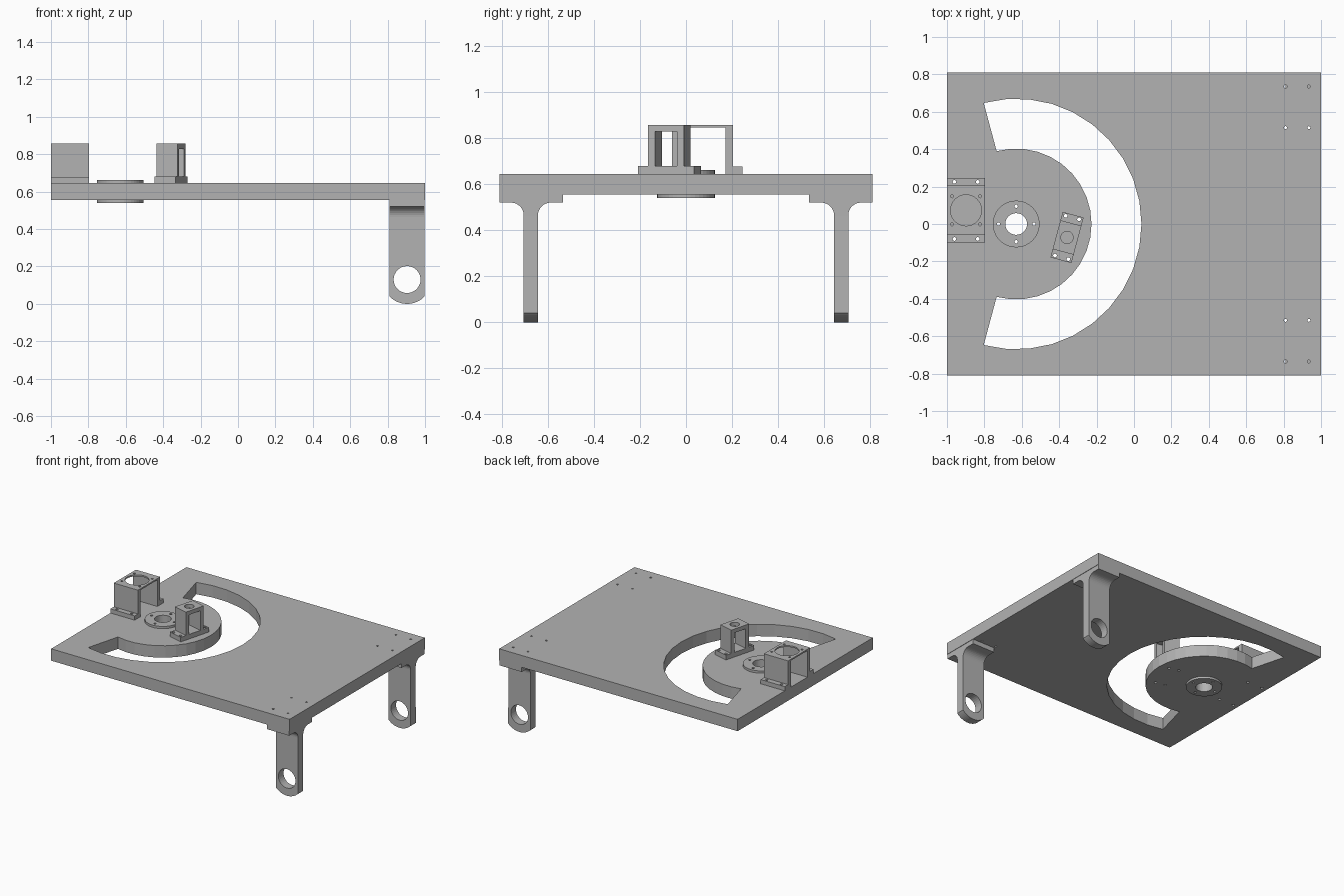
import bpy
import bmesh
from math import cos, sin, pi, radians
from mathutils import Matrix, Vector

old = bpy.data.objects.get("Cube")
if old:
    bpy.data.objects.remove(old)

GREY = (0.45, 0.45, 0.45, 1)
mat = bpy.data.materials.new("light grey")
mat.use_nodes = True
mat.diffuse_color = GREY
mat.node_tree.nodes["Principled BSDF"].inputs["Base Color"].default_value = GREY


def arc(cx, cy, r, a0, a1, n):
    """Points along an arc, both ends included, angles in degrees."""
    steps = [radians(a0 + (a1 - a0) * i / n) for i in range(n + 1)]
    return [(cx + r * cos(a), cy + r * sin(a)) for a in steps]


def circle(cx, cy, r, n=32):
    return arc(cx, cy, r, 0, 360, n)[:-1]


def rect(x0, x1, y0, y1):
    return [(x0, y0), (x1, y0), (x1, y1), (x0, y1)]


def grid(xs, ys, r):
    """Small round holes at every crossing of xs and ys."""
    return [circle(x, y, r, 12) for x in xs for y in ys]


def prism(loops, low, high):
    """Extruded flat outline; further loops become holes."""
    curve = bpy.data.curves.new("outline", "CURVE")
    curve.dimensions = "2D"
    curve.fill_mode = "BOTH"
    curve.extrude = (high - low) / 2
    for loop in loops:
        spline = curve.splines.new("POLY")
        spline.points.add(len(loop) - 1)
        for point, (x, y) in zip(spline.points, loop):
            point.co = (x, y, 0, 1)
        spline.use_cyclic_u = True
    temp = bpy.data.objects.new("outline", curve)
    mesh = bpy.data.meshes.new_from_object(temp)
    bpy.data.objects.remove(temp)
    bpy.data.curves.remove(curve)
    mesh.transform(Matrix.Translation((0, 0, (low + high) / 2)))
    return mesh


def part(name, meshes, matrix=Matrix()):
    """Join meshes into one flat-shaded object."""
    bm = bmesh.new()
    for mesh in meshes:
        bm.from_mesh(mesh)
        bpy.data.meshes.remove(mesh)
    bmesh.ops.transform(bm, matrix=matrix, verts=bm.verts)
    bmesh.ops.remove_doubles(bm, verts=bm.verts, dist=0.0002)
    bmesh.ops.recalc_face_normals(bm, faces=bm.faces)
    for face in bm.faces:
        face.smooth = False
        face.material_index = 0
    mesh = bpy.data.meshes.new(name)
    bm.to_mesh(mesh)
    bm.free()
    mesh.materials.clear()
    mesh.materials.append(mat)
    obj = bpy.data.objects.new(name, mesh)
    bpy.context.collection.objects.link(obj)
    return obj


BOTTOM, TOP, PEAK = 0.555, 0.645, 0.857
HUB = -0.63
TILT = Matrix.Translation((-0.358, -0.072, 0)) @ Matrix.Rotation(radians(-15), 4, "Z")

# Hole patterns shared by the plate and the parts bolted to it
hub_holes = [circle(HUB, 0, 0.058)]
hub_holes += [circle(HUB + 0.095 * cos(k * pi / 2), 0.095 * sin(k * pi / 2), 0.009, 12)
              for k in range(4)]
big_feet = grid((-0.96, -0.835), (-0.08, 0.225), 0.01)
small_feet = grid((-0.037, 0.037), (-0.11, 0.11), 0.01)
small_in_plate = [[(TILT @ Vector((x, y, 0))).to_2d()[:] for x, y in hole]
                  for hole in small_feet]
leg_holes = grid((0.81, 0.935), (-0.735, -0.515, 0.515, 0.735), 0.008)

# Base plate with the curved slot
slot = arc(HUB, 0, 0.67, -105, 105, 20) + arc(HUB, 0, 0.403, 105, -105, 20)
part("base_plate", [prism([rect(-1, 1, -0.81, 0.81), slot] + hub_holes + big_feet
                          + small_in_plate + leg_holes, BOTTOM, TOP)])

# Hub flanges above and below the plate
for name, low, high in (("upper_hub", TOP, 0.662), ("lower_hub", 0.539, BOTTOM)):
    part(name, [prism([circle(HUB, 0, 0.125, 40)] + hub_holes, low, high)])

# Wide bracket: two feet, two walls and a bored top
x0, x1 = -1, -0.797
foot_low, foot_high = big_feet[0::2], big_feet[1::2]
part("wide_bracket", [
    prism([rect(x0, x1, -0.1, -0.06)] + foot_low, TOP, 0.677),
    prism([rect(x0, x1, 0.205, 0.245)] + foot_high, TOP, 0.677),
    prism([rect(x0, x1, -0.06, -0.027)], TOP, PEAK),
    prism([rect(x0, x1, 0.172, 0.205)], TOP, PEAK),
    prism([rect(x0, x1, -0.027, 0.172), circle(-0.898, 0.073, 0.083)]
          + grid((-0.973, -0.823), (-0.002, 0.148), 0.008), 0.846, PEAK)])

# Narrow bracket: base, two walls and a bored top, turned toward the hub
w = 0.058
part("narrow_bracket", [
    prism([rect(-w, w, -0.126, 0.126)] + small_feet, TOP, 0.68),
    prism([rect(-w, w, -0.08, -0.05)], 0.68, PEAK),
    prism([rect(-w, w, 0.05, 0.08)], 0.68, PEAK),
    prism([rect(-w, w, -0.05, 0.05), circle(0, 0, 0.033, 24)], 0.828, PEAK)], TILT)

# Legs: eyed shank plus a filleted mounting head
AXES_XZ = Matrix(((1, 0, 0, 0), (0, 0, 1, 0), (0, 1, 0, 0), (0, 0, 0, 1)))
AXES_YZ = Matrix(((0, 0, 1, 0), (1, 0, 0, 0), (0, 1, 0, 0), (0, 0, 0, 1)))
inner, outer, r = 0.643, 0.705, 0.055
for name, side in (("left_leg", 1), ("right_leg", -1)):
    flip = Matrix.Diagonal((1, side, 1, 1))
    shank = prism([arc(0.904, 0.13, 0.13, -136, -44, 16) + [(0.997, 0.465), (0.811, 0.465)],
                   circle(0.904, 0.13, 0.072)], inner, outer)
    shank.transform(AXES_XZ)
    head = prism([arc(inner - r, 0.465, r, 0, 90, 8) + [(0.535, 0.52), (0.535, BOTTOM),
                  (0.81, BOTTOM), (0.81, 0.52)] + arc(outer + r, 0.465, r, 90, 180, 8)],
                 0.811, 0.997)
    head.transform(AXES_YZ)
    part(name, [shank, head], flip)
